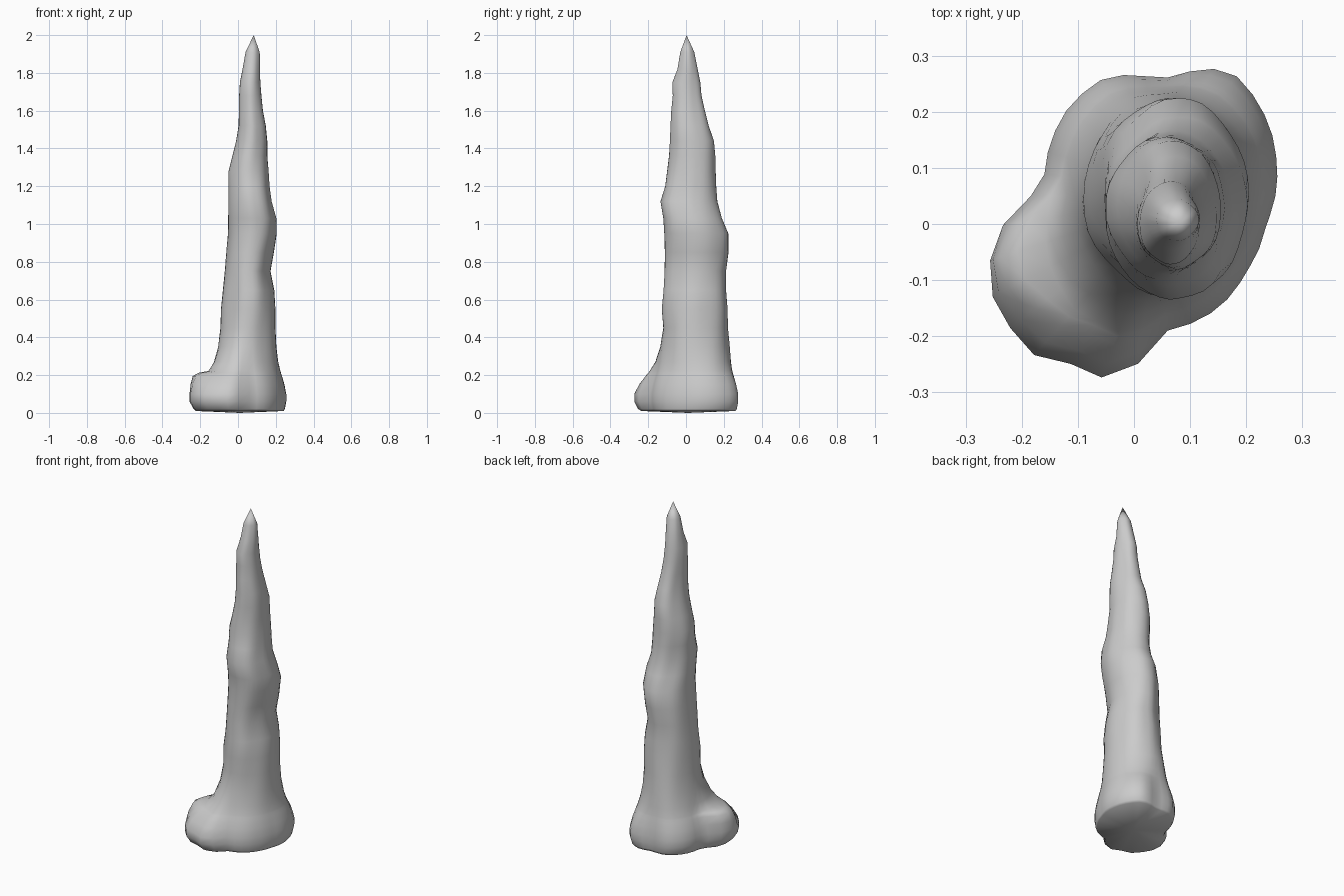
import bpy, bmesh, math

if "Cube" in bpy.data.objects:
    bpy.data.objects.remove(bpy.data.objects["Cube"])

SIDES = 36
CX, CY = 0.06, 0.05

# foot outline, seen from above
FOOT = [(-.05, .262), (.05, .257), (.1, .272), (.17, .275), (.23, .2), (.254, .11), (.235, 0),
        (.2, -.085), (.15, -.15), (.06, -.19), (0, -.255), (-.06, -.274), (-.12, -.245),
        (-.18, -.233), (-.21, -.2), (-.256, -.12), (-.256, -.06), (-.24, -.01),
        (-.19, .04), (-.16, .08), (-.115, .21)]
polar = sorted((math.atan2(y - CY, x - CX) % math.tau, math.hypot(x - CX, y - CY)) for x, y in FOOT)
polar = [(polar[-1][0] - math.tau, polar[-1][1])] + polar + [(polar[0][0] + math.tau, polar[0][1])]

# foot levels: height, overall spread, spread of the side knob
FLARE = [(.01, .76, .8), (.022, .88, .88), (.06, 1, 1), (.10, 1, 1), (.15, .83, .97), (.195, .6, .9),
         (.212, .5, .72), (.222, .45, .42), (.27, .25, .22), (.35, .06, .06)]

# trunk extents: height, x min, x max, y min, y max
TRUNK = [(0, -.10, .20, -.13, .23), (.35, -.10, .20, -.13, .23), (.45, -.093, .198, -.12, .222),
         (.55, -.09, .198, -.128, .22), (.65, -.08, .192, -.118, .212), (.75, -.07, .172, -.113, .212),
         (.85, -.062, .19, -.112, .225), (.95, -.053, .205, -.115, .224), (1.03, -.052, .203, -.12, .19),
         (1.12, -.05, .178, -.135, .166), (1.2, -.05, .167, -.11, .16), (1.28, -.05, .162, -.1, .157),
         (1.36, -.03, .155, -.09, .155), (1.44, -.01, .155, -.085, .148), (1.52, .003, .147, -.082, .12),
         (1.6, .005, .132, -.078, .1), (1.68, .006, .124, -.07, .082), (1.75, .01, .118, -.072, .076),
         (1.82, .024, .117, -.045, .062), (1.91, .04, .115, -.03, .044)]


def lerp_row(rows, z):
    for a, b in zip(rows, rows[1:]):
        if z <= b[0]:
            t = (z - a[0]) / (b[0] - a[0])
            return [p + (q - p) * t for p, q in zip(a, b)][1:]
    return list(rows[-1][1:])


def trunk_point(a, z):
    x0, x1, y0, y1 = lerp_row(TRUNK, z)
    dent = 1 + .045 * (math.sin(3 * a + 4 * z) * math.sin(7 * z) - .2) * abs(math.sin(2 * a)) \
        + .02 * math.sin(5 * a - 6 * z) * abs(math.sin(2 * a))
    return ((x0 + x1) / 2 + (x1 - x0) / 2 * math.cos(a) * dent,
            (y0 + y1) / 2 + (y1 - y0) / 2 * math.sin(a) * dent)


def ring_point(a, z, spread, knob):
    tx, ty = trunk_point(a, z)
    r = lerp_row(polar, a)[0]
    k = math.exp(-((a - math.radians(200)) / .36) ** 2)
    w = spread + (knob - spread) * k
    fx, fy = CX + r * math.cos(a), CY + r * math.sin(a)
    return tx + (fx - tx) * w, ty + (fy - ty) * w, z


# loft the rings into one closed body
bm = bmesh.new()
levels = FLARE + [(row[0], 0, 0) for row in TRUNK[2:]]
rings = [[bm.verts.new(ring_point(math.tau * i / SIDES, *lv)) for i in range(SIDES)] for lv in levels]
for lo, hi in zip(rings, rings[1:]):
    for i in range(SIDES):
        j = (i + 1) % SIDES
        bm.faces.new((lo[i], lo[j], hi[j], hi[i]))
tip = bm.verts.new((.083, .003, 2.0))
base = bm.verts.new((.01, .01, 0))
for i in range(SIDES):
    j = (i + 1) % SIDES
    bm.faces.new((rings[-1][i], rings[-1][j], tip))
    bm.faces.new((rings[0][j], rings[0][i], base))
for f in bm.faces:
    f.smooth = True
bmesh.ops.recalc_face_normals(bm, faces=bm.faces)
mesh = bpy.data.meshes.new("stalagmite")
bm.to_mesh(mesh)
bm.free()
bpy.context.collection.objects.link(bpy.data.objects.new("stalagmite", mesh))
